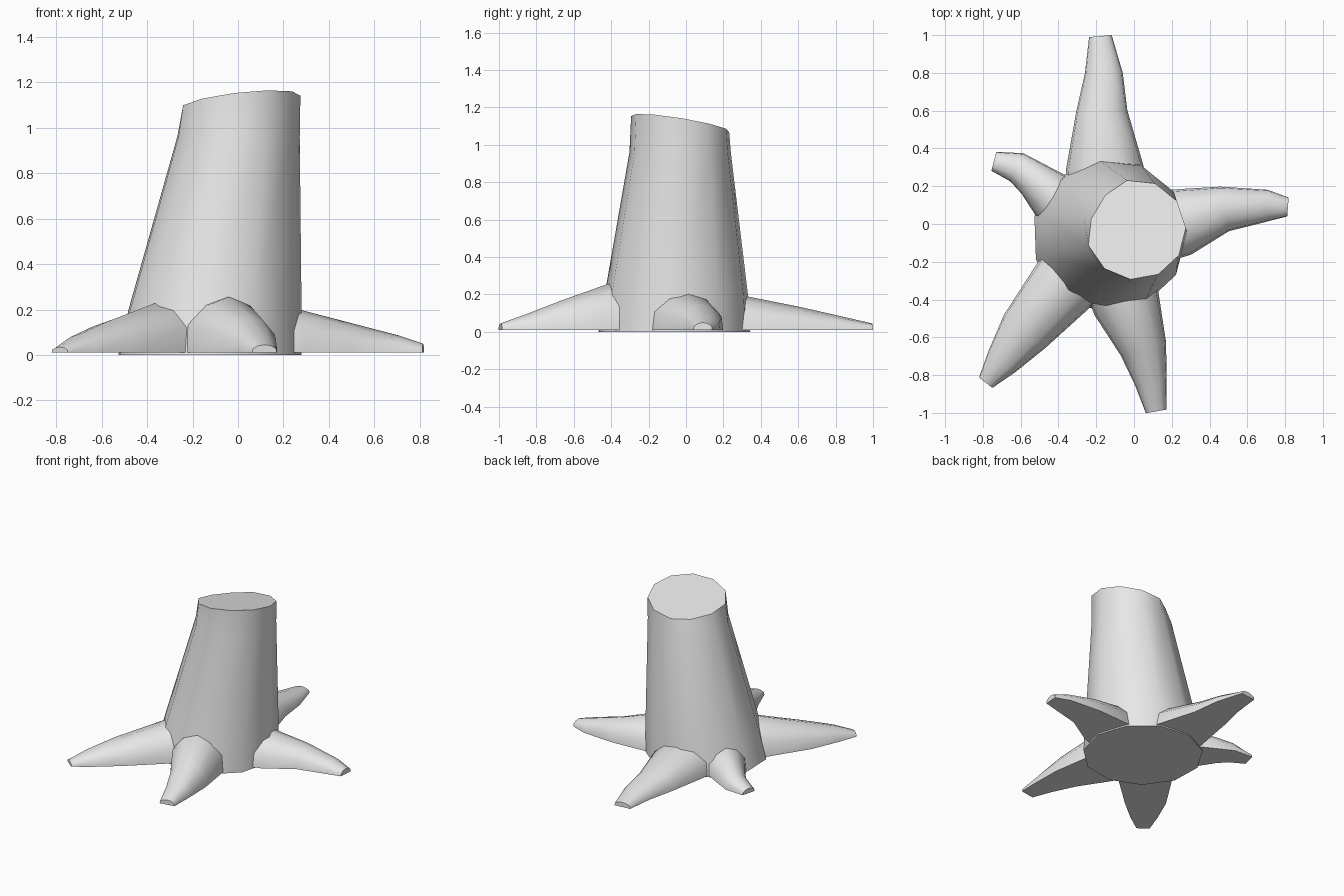
import bpy, bmesh
from math import cos, sin, radians, tau
from mathutils import Vector

old = bpy.data.objects.get("Cube")
if old:
    bpy.data.objects.remove(old, do_unlink=True)

grey = bpy.data.materials.new("plain grey")
grey.use_nodes = True
grey.diffuse_color = (0.8, 0.8, 0.8, 1)
grey.node_tree.nodes["Principled BSDF"].inputs["Base Color"].default_value = (0.8, 0.8, 0.8, 1)


def loft(name, rings):
    """Skin a list of closed rings, cap both ends and smooth the sides."""
    bm = bmesh.new()
    loops = [[bm.verts.new(p) for p in ring] for ring in rings]
    n = len(loops[0])
    for a, b in zip(loops, loops[1:]):
        for i in range(n):
            j = (i + 1) % n
            bm.faces.new((a[i], a[j], b[j], b[i]))
    bm.faces.new(loops[0])
    bm.faces.new(loops[-1])
    bmesh.ops.recalc_face_normals(bm, faces=bm.faces)
    mesh = bpy.data.meshes.new(name)
    bm.to_mesh(mesh)
    bm.free()
    mesh.materials.append(grey)
    obj = bpy.data.objects.new(name, mesh)
    bpy.context.collection.objects.link(obj)
    bpy.ops.object.select_all(action='DESELECT')
    obj.select_set(True)
    bpy.context.view_layer.objects.active = obj
    bpy.ops.object.shade_smooth_by_angle(angle=radians(50))
    return obj


# Leaning trunk with a slanted cut
SIDES = 11


def trunk_ring(x, y, r, height):
    pts = []
    for i in range(SIDES):
        a = tau * i / SIDES + radians(2)
        px, py = x + r * cos(a), y + r * sin(a)
        pts.append(Vector((px, py, height(px, py))))
    return pts


top = trunk_ring(0.01, -0.03, 0.265, lambda x, y: 1.108 + 0.11 * x - 0.16 * y)
shoulder = trunk_ring(-0.002, -0.03, 0.274, lambda x, y: 0.96)
# the rim is worn in a little on the low side
for p in top:
    if p.x < -0.12 and p.y > -0.1:
        p.x += 0.02
        p.y -= 0.01
loft("trunk", [
    trunk_ring(-0.13, -0.06, 0.41, lambda x, y: 0.0),
    trunk_ring(-0.107, -0.05, 0.387, lambda x, y: 0.2),
    shoulder,
    top,
])

# Roots: half-round section with a flat underside
SECTION = [(-1, 0), (-0.94, 0.5), (-0.55, 0.85), (0, 1),
           (0.55, 0.85), (0.94, 0.5), (1, 0)]
GROUND = 0.01


def root(name, stations):
    """Each station is x, y, half width and height."""
    path = [Vector((s[0], s[1])) for s in stations]
    # carry the thick end on into the trunk
    inner = path[0] + (path[0] - path[1]).normalized() * 0.12
    path.insert(0, inner)
    sizes = [stations[0][2:]] + [s[2:] for s in stations]
    rings = []
    for i, p in enumerate(path):
        ahead = path[min(i + 1, len(path) - 1)]
        behind = path[max(i - 1, 0)]
        d = (ahead - behind).normalized()
        side = Vector((-d.y, d.x))
        w, h = sizes[i]
        rings.append([(p.x + side.x * w * u, p.y + side.y * w * u,
                       GROUND + (h - GROUND) * v) for u, v in SECTION])
    loft(name, rings)


root("back_root", [(-0.155, 0.3, 0.205, 0.195), (-0.17, 0.6, 0.135, 0.135),
                   (-0.16, 0.8, 0.1, 0.09), (-0.178, 0.995, 0.06, 0.045)])
root("front_root", [(-0.04, -0.42, 0.18, 0.255), (0.05, -0.66, 0.125, 0.17),
                    (0.09, -0.84, 0.085, 0.1), (0.117, -0.992, 0.055, 0.045)])
root("front_right_root", [(-0.36, -0.31, 0.185, 0.23), (-0.58, -0.57, 0.14, 0.145),
                          (-0.7, -0.73, 0.09, 0.09), (-0.785, -0.84, 0.045, 0.035)])
root("left_root", [(0.25, 0.01, 0.18, 0.205), (0.48, 0.08, 0.12, 0.145),
                   (0.71, 0.098, 0.083, 0.085), (0.815, 0.09, 0.05, 0.05)])
root("back_right_root", [(-0.43, 0.145, 0.135, 0.185), (-0.53, 0.235, 0.1, 0.145),
                         (-0.62, 0.3, 0.082, 0.1), (-0.742, 0.332, 0.052, 0.045)])
